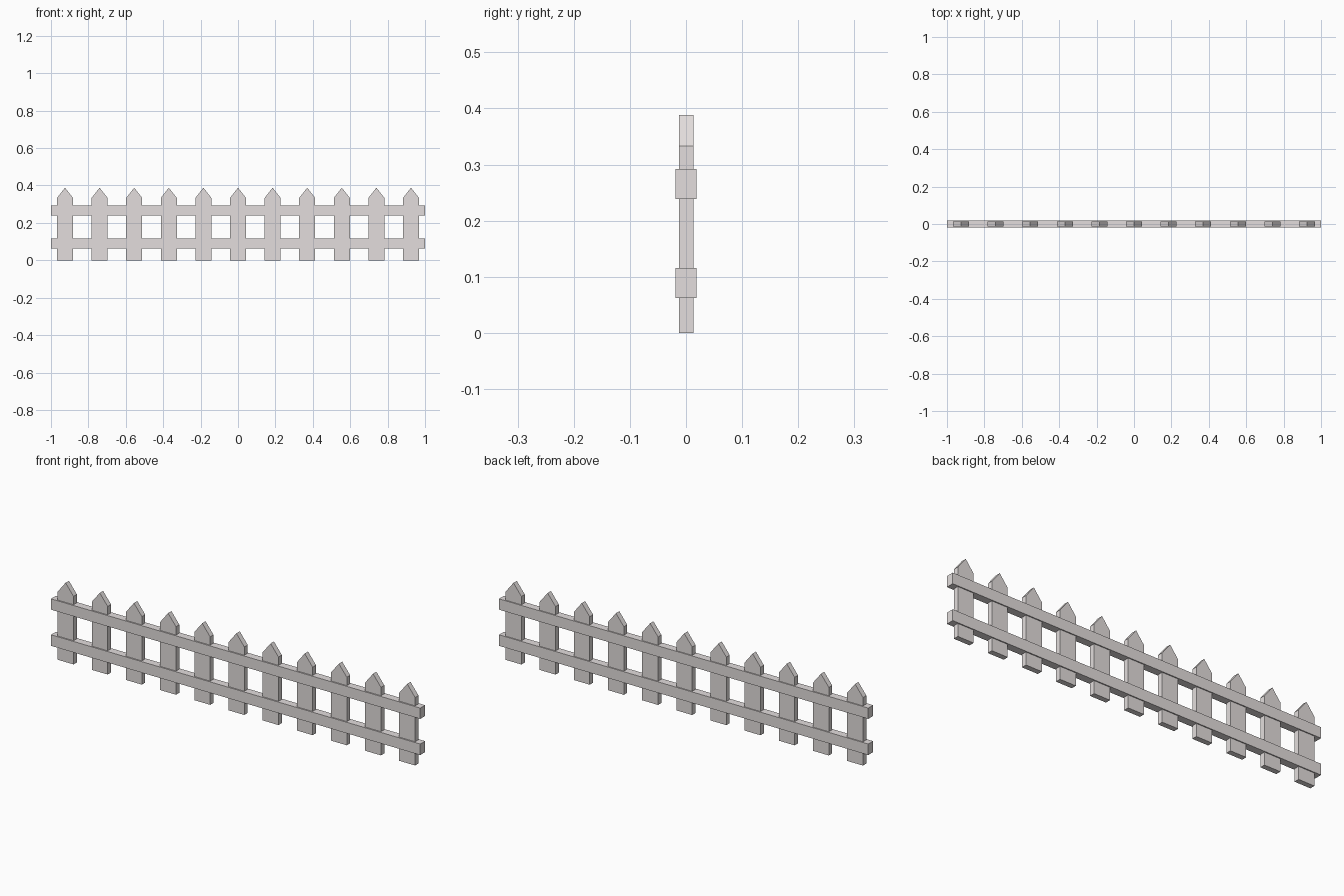
import bpy

if "Cube" in bpy.data.objects:
    bpy.data.objects.remove(bpy.data.objects["Cube"])

wood = bpy.data.materials.new("pale_grey_wood")
wood.diffuse_color = (0.77, 0.73, 0.725, 1.0)
wood.use_nodes = True
wood.node_tree.nodes["Principled BSDF"].inputs["Base Color"].default_value = wood.diffuse_color


def extrude_profile(name, profile, y_front, y_back, x=0.0):
    """Solid from an x-z outline (counter-clockwise from the front)."""
    n = len(profile)
    verts = [(px, y, pz) for y in (y_front, y_back) for px, pz in profile]
    faces = [list(range(n)), list(range(2 * n - 1, n - 1, -1))]
    faces += [[i, i + n, (i + 1) % n + n, (i + 1) % n] for i in range(n)]
    mesh = bpy.data.meshes.new(name)
    mesh.from_pydata(verts, [], faces)
    mesh.materials.append(wood)
    obj = bpy.data.objects.new(name, mesh)
    obj.location.x = x
    bpy.context.collection.objects.link(obj)
    return obj


# Pointed pickets
W, SHOULDER, TIP = 0.043, 0.333, 0.388
picket = [(-W, 0), (W, 0), (W, SHOULDER), (0, TIP), (-W, SHOULDER)]
for i in range(11):
    extrude_profile(f"picket_{i + 1}", picket, -0.0125, 0.0135, (i - 5) * 0.185)

# Horizontal rails, thicker than the pickets so they stand proud on both sides
for name, z0, z1 in (("lower_rail", 0.062, 0.116), ("upper_rail", 0.239, 0.292)):
    extrude_profile(name, [(-1, z0), (1, z0), (1, z1), (-1, z1)], -0.0187, 0.0187)
